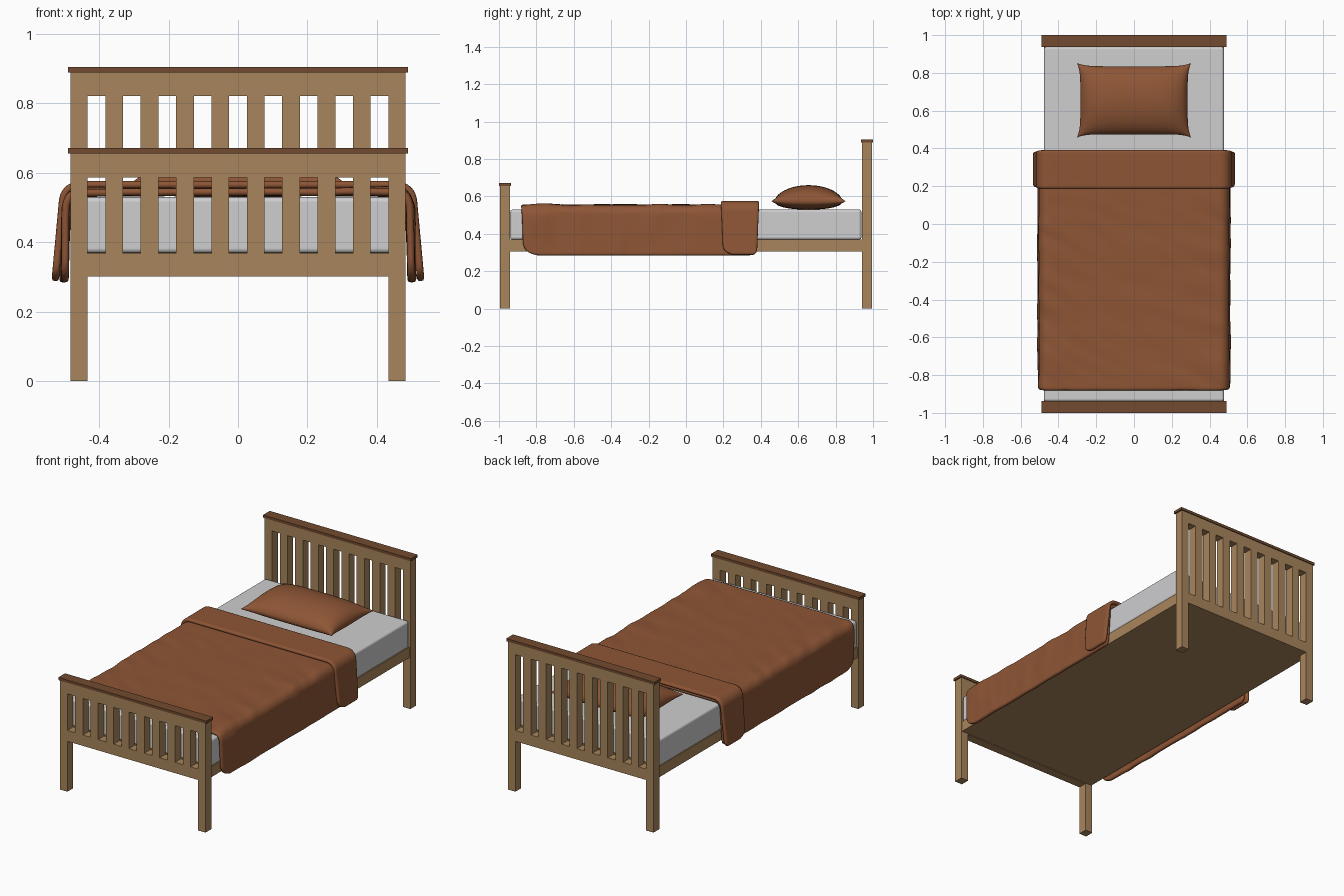
import bpy, bmesh, math
from mathutils import noise, Vector

if "Cube" in bpy.data.objects:
    bpy.data.objects.remove(bpy.data.objects["Cube"])


def material(name, rgb):
    m = bpy.data.materials.new(name)
    m.diffuse_color = (*rgb, 1)
    m.use_nodes = True
    m.node_tree.nodes["Principled BSDF"].inputs["Base Color"].default_value = m.diffuse_color
    return m


WOOD = material("light_wood", (0.39, 0.235, 0.106))
TRIM = material("dark_wood_trim", (0.168, 0.07, 0.029))
SHEET = material("mattress_white", (0.62, 0.62, 0.63))
CLOTH = material("rust_cloth", (0.27, 0.092, 0.036))


def finish(name, bm, mat):
    me = bpy.data.meshes.new(name)
    bm.to_mesh(me)
    bm.free()
    ob = bpy.data.objects.new(name, me)
    bpy.context.collection.objects.link(ob)
    me.materials.append(mat)
    return ob


def smooth(ob):
    for p in ob.data.polygons:
        p.use_smooth = True


def box(name, lo, hi, mat, bevel=0):
    bm = bmesh.new()
    bmesh.ops.create_cube(bm, size=1)
    for v in bm.verts:
        v.co = Vector([(a + b) / 2 + c * (b - a) for a, b, c in zip(lo, hi, v.co)])
    ob = finish(name, bm, mat)
    if bevel:
        mod = ob.modifiers.new("round", 'BEVEL')
        mod.width, mod.segments = bevel, 4
        smooth(ob)
        mod.harden_normals = True
    return ob


# Slatted end panel: posts, rails and slats as filled cells of a grid, then thickened
def end_panel(name, y, rail_z, top_z):
    step = 0.866 / 17
    xs = [-0.482] + [-0.433 + step * i for i in range(18)] + [0.482]
    zs = [0, 0.302, 0.367, rail_z, top_z]
    bm = bmesh.new()
    g = [[bm.verts.new((x, y, z)) for x in xs] for z in zs]
    last = len(xs) - 2
    for j in range(4):
        for i in range(last + 1):
            post = i in (0, last)
            if post or j in (1, 3) or (j == 2 and i % 2 == 0):
                bm.faces.new((g[j][i], g[j][i + 1], g[j + 1][i + 1], g[j + 1][i]))
    loose = [v for v in bm.verts if not v.link_faces]
    bmesh.ops.delete(bm, geom=loose, context='VERTS')
    ob = finish(name, bm, WOOD)
    mod = ob.modifiers.new("depth", 'SOLIDIFY')
    mod.thickness, mod.offset = 0.054, 0
    box(name + "_cap", (-0.49, y - 0.032, top_z), (0.49, y + 0.032, top_z + 0.016), TRIM)


end_panel("footboard", -0.968, 0.586, 0.655)
end_panel("headboard", 0.968, 0.821, 0.888)

# Bed base and mattress
box("bed_base", (-0.476, -0.941, 0.306), (0.476, 0.941, 0.37), WOOD)
box("mattress", (-0.477, -0.94, 0.368), (0.477, 0.938, 0.53), SHEET, 0.015)


# Cloth draped over the mattress: cross-section swept along y, with rounded hem corners
def drape(name, y0, y1, top, bottom, x_side, x_hem, r, corner0, corner1, thick, crease):
    half = []
    for k in range(14):                      # hanging side
        t = k / 14
        half.append((x_hem + (x_side - x_hem) * t, bottom + (top - r - bottom) * t))
    for k in range(8):                       # rounded shoulder
        a = math.pi / 2 * k / 7
        half.append((x_side - r + r * math.cos(a), top - r + r * math.sin(a)))
    flat = x_side - r
    prof = [(-x, z) for x, z in half]
    prof += [(-flat + 2 * flat * k / 36, top) for k in range(1, 36)]
    prof += half[::-1]

    def inset(z, c):
        d = max(0, bottom + c - z)
        return c - math.sqrt(max(0, c * c - d * d)) + 0.012 * (top - z) / (top - bottom)

    rows = max(12, int((y1 - y0) / 0.022))
    bm = bmesh.new()
    grid = []
    for i in range(rows + 1):
        row = []
        for x, z in prof:
            a, b = y0 + inset(z, corner0), y1 - inset(z, corner1)
            y = a + (b - a) * i / rows
            n = noise.noise(Vector((x * 5 + z * 4, y * 13 + x * 6, z * 3)))
            edge = 0.35 + 0.65 * min(1, abs(x) / 0.42) ** 3
            d = crease * edge * n * min(1, max(0.2, (0.3 - y) * 4))
            if z > top - r:
                row.append(bm.verts.new((x, y, z + d)))
            else:
                row.append(bm.verts.new((x + math.copysign(d, x) * (1 if d > 0 else -0.3), y, z)))
        grid.append(row)
    for p, q in zip(grid, grid[1:]):
        for j in range(len(prof) - 1):
            bm.faces.new((p[j], p[j + 1], q[j + 1], q[j]))
    ob = finish(name, bm, CLOTH)
    mod = ob.modifiers.new("thickness", 'SOLIDIFY')
    mod.thickness, mod.offset = thick, -1
    ob.modifiers.new("soften", 'SUBSURF').levels = 1
    ob.modifiers["soften"].render_levels = 1
    smooth(ob)


drape("blanket", -0.882, 0.38, 0.556, 0.284, 0.504, 0.511, 0.05, 0.07, 0.02, 0.022, 0.008)
drape("blanket_fold", 0.186, 0.392, 0.576, 0.288, 0.516, 0.537, 0.06, 0.05, 0.015, 0.021, 0.0015)

# Pillow: two domed grids joined at the seam, with flared corners
bm = bmesh.new()
N = 32
for up in (1, -1):
    made = bmesh.ops.create_grid(bm, x_segments=N, y_segments=N, size=1)
    for v in made["verts"]:
        u, w = math.sin(v.co.x * math.pi / 2), math.sin(v.co.y * math.pi / 2)
        x = 0.284 * u * (1 + 0.065 * abs(w) ** 5)
        y = 0.655 + 0.18 * w * (1 + 0.10 * abs(u) ** 8)
        fu, fw = max(0, 1 - u ** 4), max(0, 1 - w * w)
        if up > 0:
            h = 0.085 * fu ** 0.5 * fw ** 0.55
        else:
            h = -0.046 * (fu * fw) ** 0.4
        v.co = (x, y, 0.575 + h)
bmesh.ops.remove_doubles(bm, verts=bm.verts, dist=0.0002)
bmesh.ops.recalc_face_normals(bm, faces=bm.faces)
pillow = finish("pillow", bm, CLOTH)
smooth(pillow)
